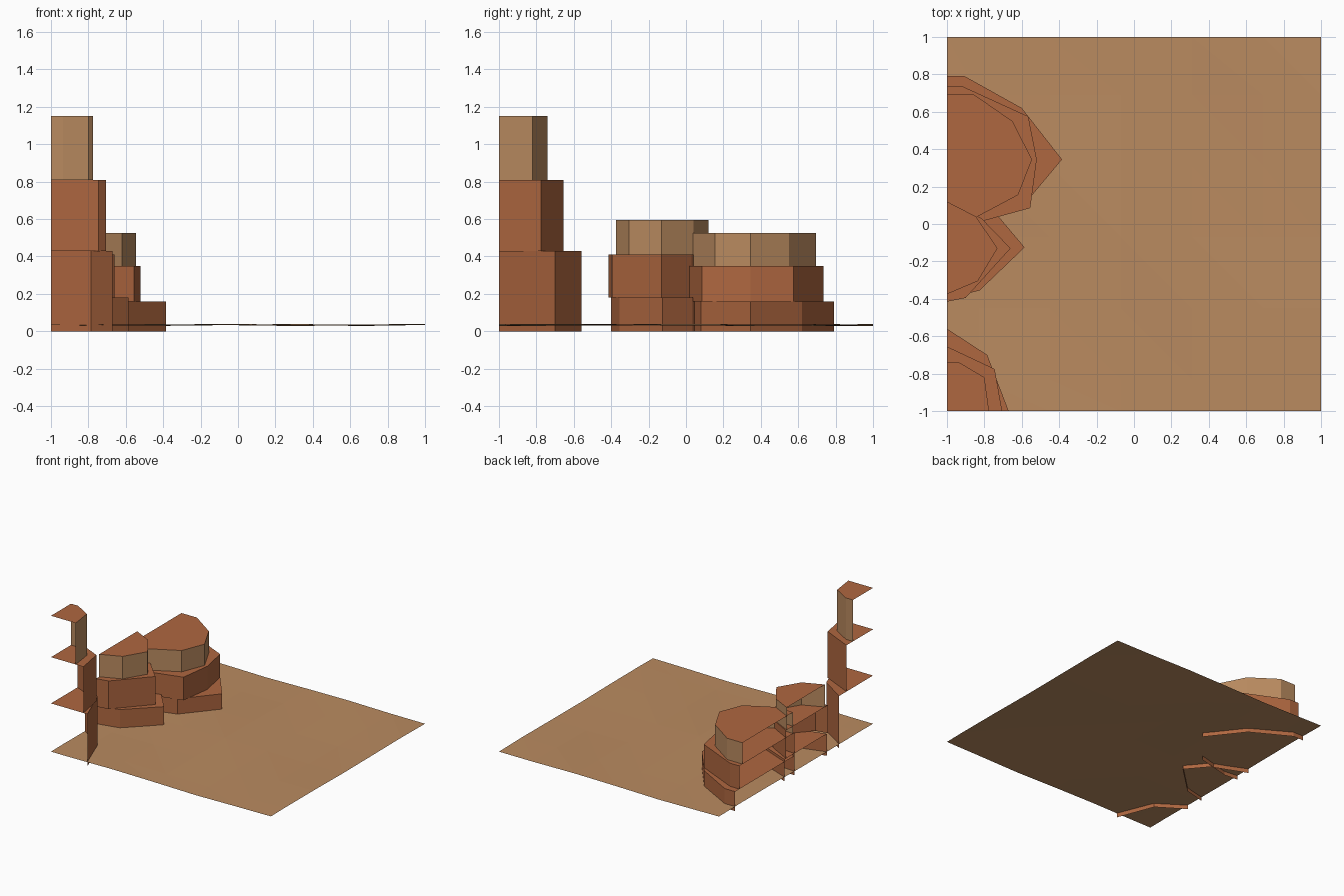
import bpy, bmesh, math

if "Cube" in bpy.data.objects:
    bpy.data.objects.remove(bpy.data.objects["Cube"])


def material(name, rgb):
    m = bpy.data.materials.new(name)
    m.diffuse_color = (*rgb, 1)
    m.use_nodes = True
    m.node_tree.nodes["Principled BSDF"].inputs["Base Color"].default_value = m.diffuse_color
    return m


SAND = material("sand", (0.491, 0.258, 0.117))
RUST = material("rust_rock", (0.429, 0.136, 0.051))


def finish(name, bm):
    me = bpy.data.meshes.new(name)
    bm.to_mesh(me)
    bm.free()
    ob = bpy.data.objects.new(name, me)
    bpy.context.collection.objects.link(ob)
    me.materials.append(RUST)
    me.materials.append(SAND)


def tier(name, z0, z1, path, corner=(), wall=0):
    """Open cliff tier: walls along a path plus a flat cap; open at the tile edge."""
    bm = bmesh.new()
    low = [bm.verts.new((x, y, z0)) for x, y in path]
    high = [bm.verts.new((x, y, z1)) for x, y in path]
    for i in range(len(path) - 1):
        f = bm.faces.new((low[i], high[i], high[i + 1], low[i + 1]))
        f.material_index = wall
    rim = high + [bm.verts.new((x, y, z1)) for x, y in corner]
    bm.faces.new(rim[::-1])
    finish(name, bm)


# Gently rolling sand floor
ticks = [-1, -0.83, -0.45, -0.07, 0.31, 0.69, 1]
bm = bmesh.new()
grid = [[bm.verts.new((x, y, 0.034 + 0.006 * math.sin(4.1 * x + 1.7 * y + 1.9)
                       * math.cos(2.9 * y - 1.3 * x)))
         for x in ticks] for y in ticks]
for j in range(len(ticks) - 1):
    for i in range(len(ticks) - 1):
        a, b = grid[j][i], grid[j][i + 1]
        c, d = grid[j + 1][i + 1], grid[j + 1][i]
        for tri in ((a, b, d), (b, c, d)):
            bm.faces.new(tri).material_index = 1
finish("sand_floor", bm)

# Tall corner cliff
corner = [(-1, -1)]
tier("corner_cliff_base", 0, 0.43,
     [(-1, -0.56), (-0.785, -0.70), (-0.67, -1)], corner)
tier("corner_cliff_middle", 0.43, 0.81,
     [(-1, -0.655), (-0.745, -0.775), (-0.705, -1)], corner)
tier("corner_cliff_top", 0.81, 1.15,
     [(-1, -0.74), (-0.935, -0.74), (-0.80, -0.82), (-0.775, -1)], corner, 1)

# Large mesa
tier("large_mesa_base", 0, 0.16,
     [(-1, 0.79), (-0.905, 0.79), (-0.60, 0.62), (-0.385, 0.345),
      (-0.607, 0.08), (-0.88, 0.01), (-1, 0.02)])
tier("large_mesa_middle", 0.16, 0.35,
     [(-1, 0.735), (-0.915, 0.735), (-0.565, 0.575), (-0.52, 0.345),
      (-0.555, 0.085), (-0.83, 0.01), (-1, 0.02)])
tier("large_mesa_top", 0.35, 0.525,
     [(-1, 0.695), (-0.86, 0.695), (-0.65, 0.55), (-0.545, 0.345),
      (-0.62, 0.155), (-0.855, 0.03), (-1, 0.04)], wall=1)

# Small mesa
tier("small_mesa_base", 0, 0.18,
     [(-1, 0.15), (-0.72, 0.035), (-0.585, -0.125), (-0.825, -0.355), (-1, -0.40)])
tier("small_mesa_middle", 0.18, 0.41,
     [(-1, 0.13), (-0.815, 0.03), (-0.66, -0.13), (-0.90, -0.395), (-1, -0.415)])
tier("small_mesa_top", 0.41, 0.595,
     [(-1, 0.12), (-0.845, 0.04), (-0.73, -0.13), (-0.835, -0.305), (-1, -0.375)], wall=1)
